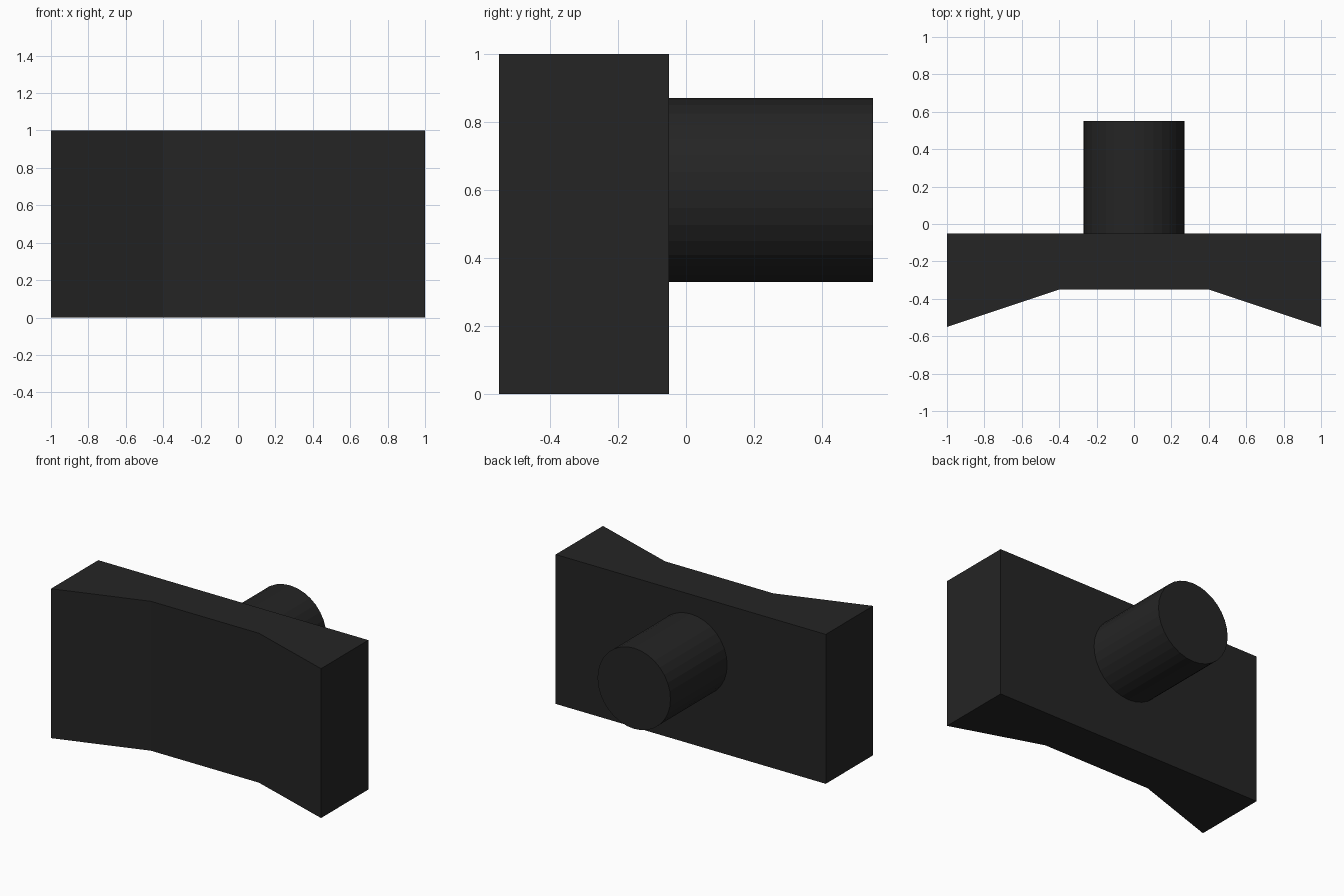
import bpy, bmesh, math
from mathutils import Matrix

if "Cube" in bpy.data.objects:
    bpy.data.objects.remove(bpy.data.objects["Cube"])

mat = bpy.data.materials.new("matte black")
mat.diffuse_color = (0.018, 0.018, 0.018, 1)
mat.use_nodes = True
mat.node_tree.nodes["Principled BSDF"].inputs["Base Color"].default_value = mat.diffuse_color


def add_object(name, bm):
    bmesh.ops.recalc_face_normals(bm, faces=bm.faces)
    mesh = bpy.data.meshes.new(name)
    bm.to_mesh(mesh)
    bm.free()
    mesh.materials.append(mat)
    obj = bpy.data.objects.new(name, mesh)
    bpy.context.collection.objects.link(obj)
    return obj


# Block with a recessed front, extruded upward from its plan profile
half = [(0.4, -0.35), (1, -0.55), (1, -0.05)]
profile = half + [(-x, y) for x, y in reversed(half)]
bm = bmesh.new()
base = bm.faces.new([bm.verts.new((x, y, 0)) for x, y in profile])
top = bmesh.ops.extrude_face_region(bm, geom=[base], use_keep_orig=True)["geom"]
bmesh.ops.translate(bm, vec=(0, 0, 1),
                    verts=[v for v in top if isinstance(v, bmesh.types.BMVert)])
add_object("front_block", bm)

# Round peg on the back
bm = bmesh.new()
bmesh.ops.create_cone(bm, cap_ends=True, segments=32, radius1=0.27, radius2=0.27,
                      depth=0.6,
                      matrix=Matrix.Translation((0, 0.25, 0.6)) @ Matrix.Rotation(math.pi / 2, 4, 'X'))
add_object("rear_peg", bm)
